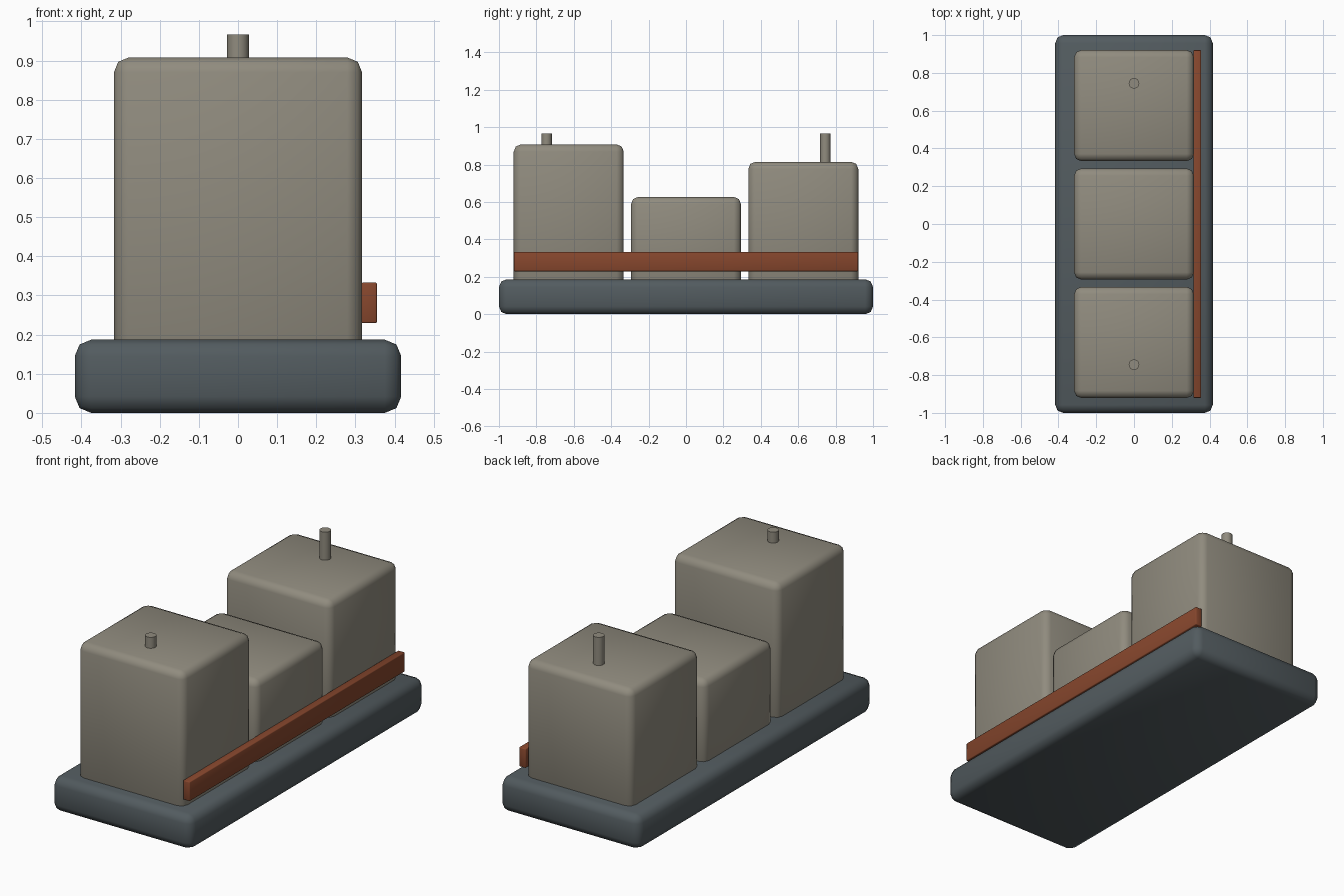
import bpy
import math

if "Cube" in bpy.data.objects:
    bpy.data.objects.remove(bpy.data.objects["Cube"])


def material(name, color):
    m = bpy.data.materials.new(name)
    m.diffuse_color = (*color, 1)
    m.use_nodes = True
    m.node_tree.nodes["Principled BSDF"].inputs["Base Color"].default_value = m.diffuse_color
    return m


STONE = material("warm_grey", (0.28, 0.26, 0.21))
SLATE = material("slate_blue_grey", (0.085, 0.105, 0.115))
RUST = material("rust_brown", (0.24, 0.062, 0.026))


def smooth(ob):
    bpy.ops.object.select_all(action='DESELECT')
    ob.select_set(True)
    bpy.context.view_layer.objects.active = ob
    bpy.ops.object.shade_smooth_by_angle(angle=math.radians(50))


def rounded_box(name, lo, hi, bevel, mat):
    """Box between two corners with bevelled edges."""
    bpy.ops.mesh.primitive_cube_add(
        size=1, location=[(a + b) / 2 for a, b in zip(lo, hi)])
    ob = bpy.context.object
    ob.name = name
    ob.scale = [b - a for a, b in zip(lo, hi)]
    bpy.ops.object.transform_apply(location=False, rotation=False, scale=True)
    ob.data.materials.append(mat)
    mod = ob.modifiers.new("rounded_edges", 'BEVEL')
    mod.width, mod.segments = bevel, 2
    bpy.ops.object.modifier_apply(modifier=mod.name)
    smooth(ob)


def rod(name, y, bottom, top):
    bpy.ops.mesh.primitive_cylinder_add(
        vertices=16, radius=0.028, depth=top - bottom,
        location=(0, y, (top + bottom) / 2))
    ob = bpy.context.object
    ob.name = name
    ob.data.materials.append(STONE)
    smooth(ob)


# Base slab
rounded_box("base", (-0.417, -1, 0), (0.417, 1, 0.187), 0.042, SLATE)

# Three blocks sunk slightly into the base
for name, y, top in (("front_block", -0.627, 0.908),
                     ("middle_block", 0, 0.627),
                     ("rear_block", 0.627, 0.815)):
    rounded_box(name, (-0.317, y - 0.294, 0.14), (0.317, y + 0.294, top), 0.038, STONE)

# Short rods on the two taller blocks
rod("front_rod", -0.745, 0.87, 0.967)
rod("rear_rod", 0.745, 0.78, 0.967)

# Side rail along the right
rounded_box("side_rail", (0.315, -0.92, 0.229), (0.355, 0.92, 0.333), 0.004, RUST)
